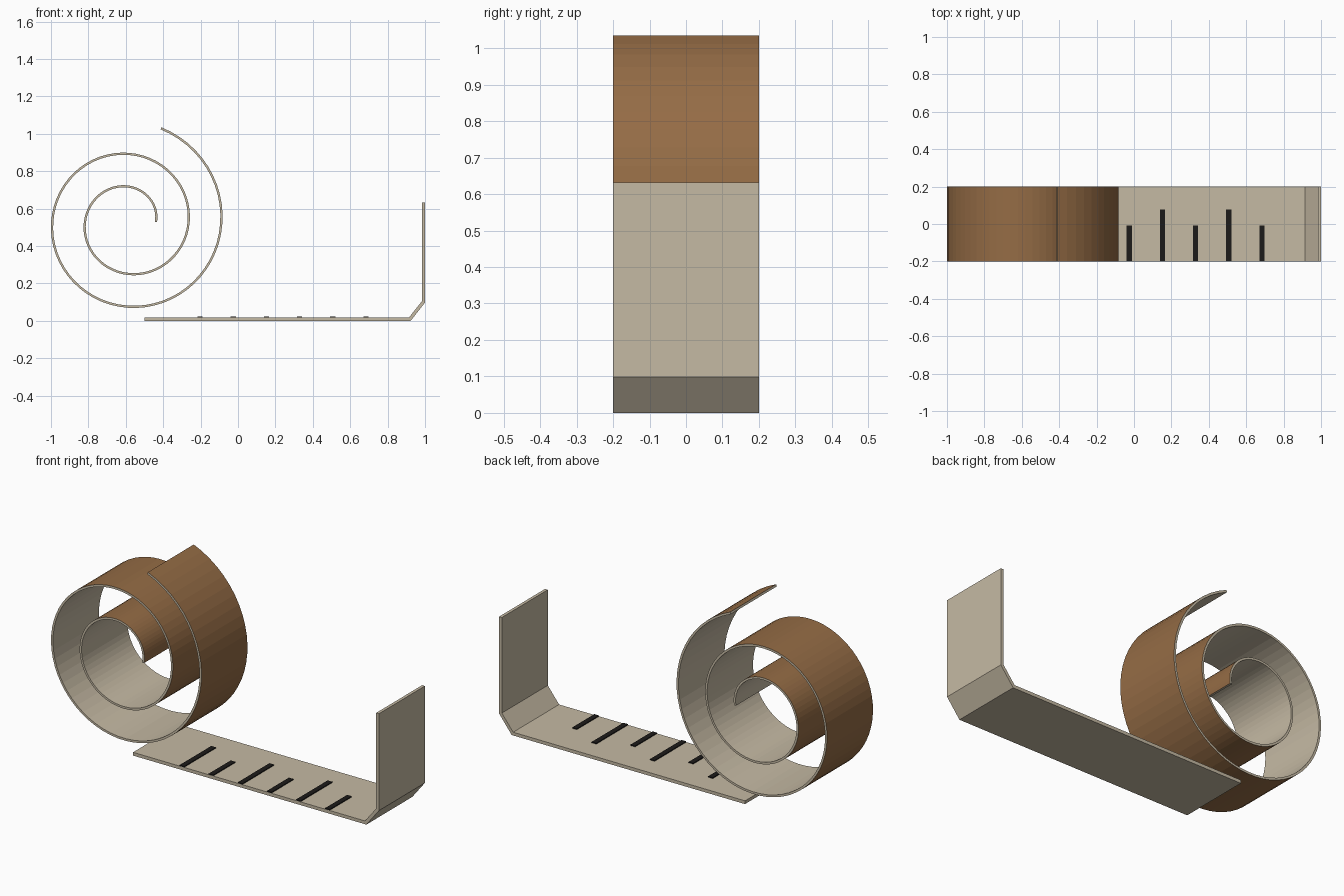
import bpy, bmesh
from math import sin, cos, tau, hypot

if "Cube" in bpy.data.objects:
    bpy.data.objects.remove(bpy.data.objects["Cube"])

HALF_W = 0.2


def material(name, rgb):
    m = bpy.data.materials.new(name)
    m.diffuse_color = (*rgb, 1)
    m.use_nodes = True
    m.node_tree.nodes["Principled BSDF"].inputs["Base Color"].default_value = m.diffuse_color
    return m


BEIGE = material("beige", (0.56, 0.49, 0.37))
BROWN = material("brown", (0.30, 0.15, 0.06))
BLACK = material("black", (0.012, 0.011, 0.01))


def band(name, outer, inner, mats, y0=-HALF_W, y1=HALF_W):
    """Strip between two matching xz profiles, extruded along y.
    The outer face uses the last material, everything else the first."""
    bm = bmesh.new()
    rows = [[bm.verts.new((x, y, z)) for x, z in prof]
            for prof, y in ((outer, y0), (outer, y1), (inner, y1), (inner, y0))]
    for k in range(4):
        a, b = rows[k], rows[(k + 1) % 4]
        for i in range(len(a) - 1):
            f = bm.faces.new((a[i], a[i + 1], b[i + 1], b[i]))
            f.material_index = len(mats) - 1 if k == 0 else 0
    for i in (0, -1):
        bm.faces.new([r[i] for r in rows])
    bmesh.ops.recalc_face_normals(bm, faces=bm.faces)
    me = bpy.data.meshes.new(name)
    bm.to_mesh(me)
    bm.free()
    for m in mats:
        me.materials.append(m)
    ob = bpy.data.objects.new(name, me)
    bpy.context.collection.objects.link(ob)
    return ob


# rolled strip: Archimedean spiral, brown outside and beige inside
CX, CZ, R0, PITCH, TURNS, THICK, SEGS = -0.585, 0.528, 0.152, 0.175, 2.197, 0.012, 132


def spiral(offset):
    pts = []
    for i in range(SEGS + 1):
        t = TURNS * i / SEGS
        r = R0 + PITCH * t - offset
        pts.append((CX + r * cos(tau * t), CZ + r * sin(tau * t)))
    return pts


band("rolled_strip", spiral(0), spiral(THICK), [BEIGE, BROWN])

# flat base with a chamfered bend up into the end wall
band("base_and_end_wall",
     [(-0.5, 0), (0.923, 0), (1.0, 0.098), (1.0, 0.632)],
     [(-0.5, 0.018), (0.914, 0.018), (0.983, 0.105), (0.983, 0.632)],
     [BEIGE])

# ruler ticks, alternating long and short from the front edge
for i in range(6):
    x = -0.203 + 0.1775 * i
    w = 0.014
    band(f"ruler_tick_{i + 1}",
         [(x - w, 0.023), (x + w, 0.023)], [(x - w, 0.015), (x + w, 0.015)],
         [BLACK], -0.199, 0.077 if i % 2 == 0 else -0.007)
